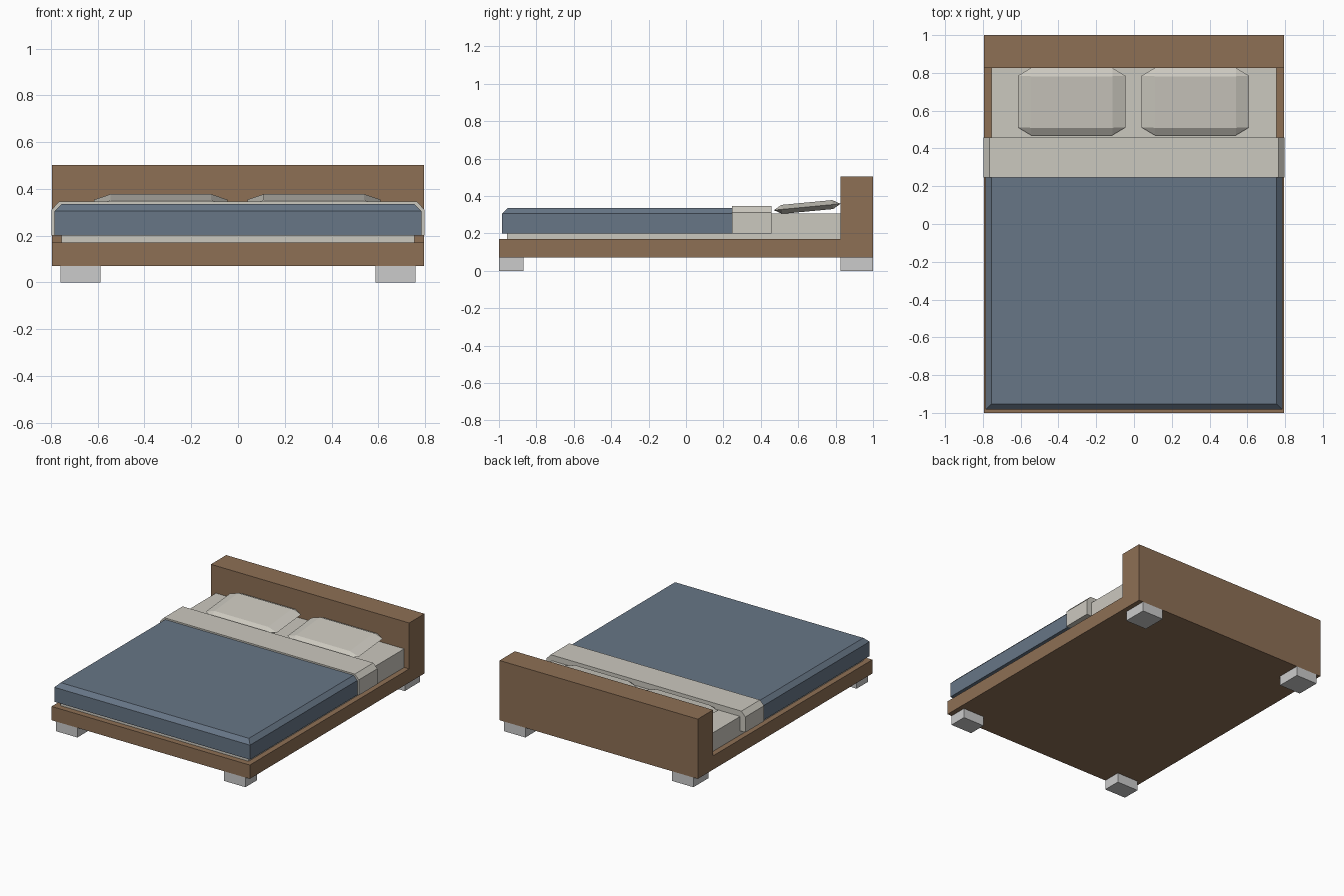
import bpy, bmesh, math
from mathutils import Matrix

if "Cube" in bpy.data.objects:
    bpy.data.objects.remove(bpy.data.objects["Cube"])


def material(name, rgb):
    m = bpy.data.materials.new(name)
    m.diffuse_color = (*rgb, 1)
    m.use_nodes = True
    m.node_tree.nodes["Principled BSDF"].inputs["Base Color"].default_value = m.diffuse_color
    return m


WOOD = material("wood", (0.27, 0.16, 0.09))
LINEN = material("linen", (0.60, 0.58, 0.52))
BLUE = material("blue_cloth", (0.135, 0.18, 0.24))


def finish(name, bm, mat=None):
    bmesh.ops.recalc_face_normals(bm, faces=bm.faces)
    me = bpy.data.meshes.new(name)
    bm.to_mesh(me)
    bm.free()
    ob = bpy.data.objects.new(name, me)
    bpy.context.collection.objects.link(ob)
    if mat:
        me.materials.append(mat)
    return ob


def box(name, lo, hi, mat=None):
    bm = bmesh.new()
    bmesh.ops.create_cube(bm, size=1)
    for v in bm.verts:
        v.co = [(a + b) / 2 + c * (b - a) for a, b, c in zip(lo, hi, v.co)]
    return finish(name, bm, mat)


def extrude(name, pts, vec, mat):
    bm = bmesh.new()
    f = bm.faces.new([bm.verts.new(p) for p in pts])
    r = bmesh.ops.extrude_face_region(bm, geom=[f], use_keep_orig=True)
    new = [g for g in r["geom"] if isinstance(g, bmesh.types.BMVert)]
    bmesh.ops.translate(bm, verts=new, vec=vec)
    return finish(name, bm, mat)


# Frame: L-shaped side profile with low platform and headboard
side = [(-1, .07), (1, .07), (1, .503), (.825, .503), (.825, .17), (-1, .17)]
extrude("bed_frame", [(-.795, y, z) for y, z in side], (1.59, 0, 0), WOOD)

# Feet
for end, y0, y1 in (("front", -1, -.87), ("back", .825, 1)):
    for label, x0, x1 in (("left", -.76, -.588), ("right", .588, .76)):
        box(f"{end}_{label}_foot", (x0, y0, 0), (x1, y1, .07))

# Mattress
box("mattress", (-.755, -.957, .17), (.755, .825, .305), LINEN)

# Blanket: stacked rings, chamfered on the sides and the foot end
bm = bmesh.new()
rings = [[bm.verts.new(p) for p in ((-x, y, z), (x, y, z), (x, .25, z), (-x, .25, z))]
         for x, y, z in ((.785, -.983, .2), (.785, -.983, .305), (.755, -.953, .335))]
for a, b in zip(rings, rings[1:]):
    for i in range(4):
        j = (i + 1) % 4
        bm.faces.new((a[i], a[j], b[j], b[i]))
bm.faces.new(rings[0])
bm.faces.new(rings[-1])
finish("blanket", bm, BLUE)

# Folded sheet: arch-shaped band over the mattress
half = [(.797, .2), (.797, .312), (.765, .346)]
inner = [(.755, .305), (.755, .2)]
arch = half + [(-x, z) for x, z in reversed(half)] \
    + [(-x, z) for x, z in reversed(inner)] + inner
extrude("folded_sheet", [(x, .245, z) for x, z in arch], (0, .213, 0), LINEN)


# Pillows: hull of a core slab and a thin cross on the middle plane
def pillow(name, cx):
    hx, hy, ix, iy, t = .285, .179, .215, .137, .024
    bm = bmesh.new()
    for sx in (-1, 1):
        for sy in (-1, 1):
            for p in ((ix, iy, t), (ix, iy, -t), (hx, iy, 0), (ix, hy, 0)):
                bm.verts.new((sx * p[0], sy * p[1], p[2]))
    bmesh.ops.convex_hull(bm, input=bm.verts)
    bmesh.ops.dissolve_limit(bm, angle_limit=.01, verts=bm.verts, edges=bm.edges)
    bm.transform(Matrix.Translation((cx, .648, .341))
                 @ Matrix.Rotation(math.radians(5.4), 4, 'X'))
    return finish(name, bm, LINEN)


pillow("left_pillow", -.33)
pillow("right_pillow", .325)
